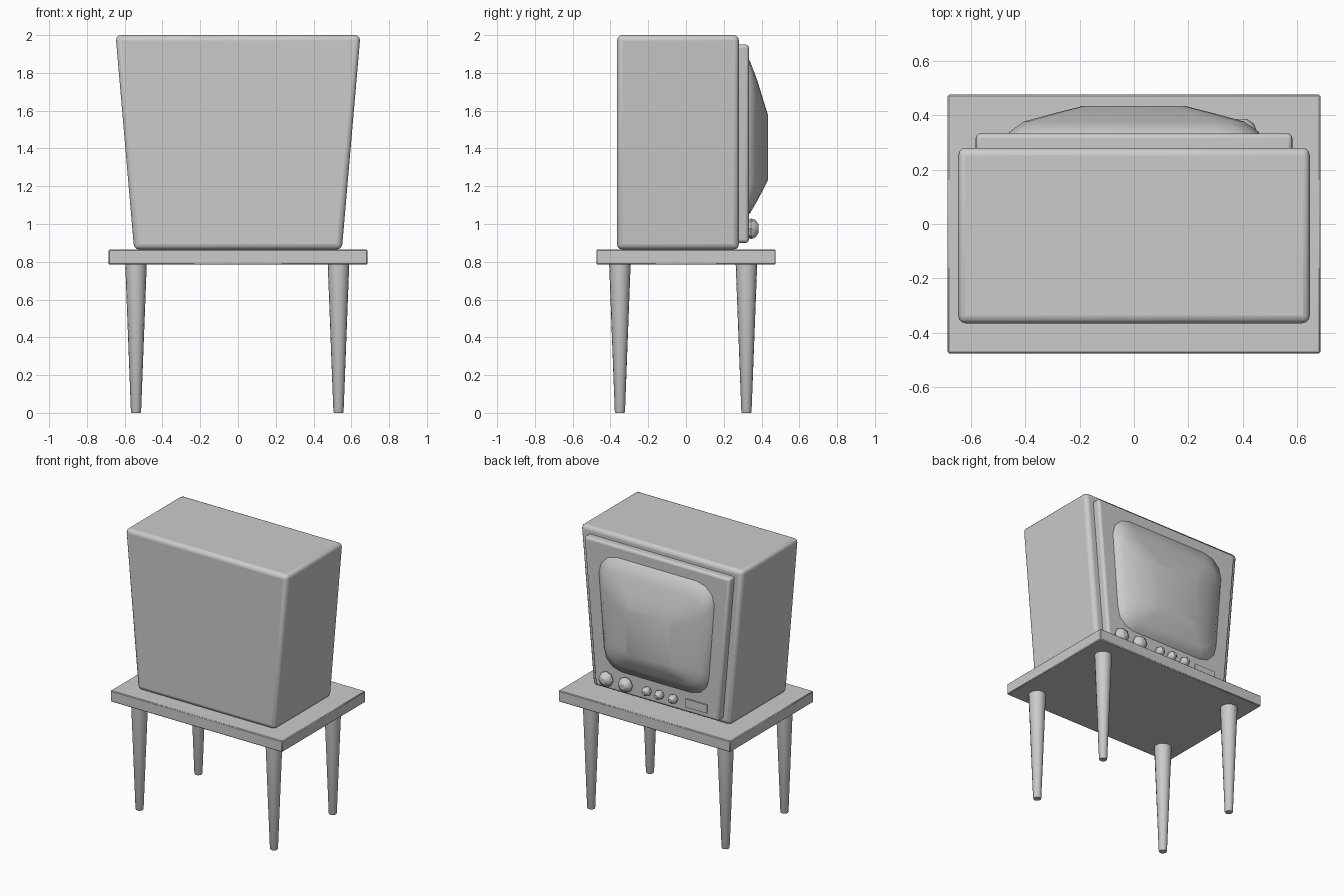
import bpy, bmesh, math
from mathutils import Vector

if "Cube" in bpy.data.objects:
    bpy.data.objects.remove(bpy.data.objects["Cube"])


def add_mesh(name, verts, faces, bevel=0, segments=3, angle=35):
    me = bpy.data.meshes.new(name)
    me.from_pydata(verts, [], faces)
    bm = bmesh.new()
    bm.from_mesh(me)
    bmesh.ops.recalc_face_normals(bm, faces=bm.faces)
    bm.to_mesh(me)
    bm.free()
    ob = bpy.data.objects.new(name, me)
    bpy.context.collection.objects.link(ob)
    if bevel:
        mod = ob.modifiers.new("rounded_edges", "BEVEL")
        mod.width = bevel
        mod.segments = segments
    bpy.ops.object.select_all(action="DESELECT")
    ob.select_set(True)
    bpy.context.view_layer.objects.active = ob
    bpy.ops.object.shade_smooth_by_angle(angle=math.radians(angle))
    return ob


def loft(name, rings, **kw):
    """Skin equal-length rings of points and cap both ends."""
    n = len(rings[0])
    faces = [(k * n + i, k * n + (i + 1) % n, (k + 1) * n + (i + 1) % n, (k + 1) * n + i)
             for k in range(len(rings) - 1) for i in range(n)]
    faces += [tuple(range(n))[::-1], tuple(range((len(rings) - 1) * n, len(rings) * n))]
    return add_mesh(name, [p for r in rings for p in r], faces, **kw)


def tapered_box(name, bottom, top, y0, y1, z0, z1, cx=0, **kw):
    def ring(h, z):
        return [(cx - h, y0, z), (cx + h, y0, z), (cx + h, y1, z), (cx - h, y1, z)]
    return loft(name, [ring(bottom, z0), ring(top, z1)], **kw)


def lathe(name, origin, axis, profile, sides):
    """Turn (radius, distance) pairs about the y or z axis."""
    rings = []
    for r, d in profile:
        ring = []
        for i in range(sides):
            a = 2 * math.pi * i / sides
            u, v = r * math.cos(a), r * math.sin(a)
            ring.append(Vector(origin) + Vector((u, v, d) if axis == "z" else (u, d, v)))
        rings.append(ring)
    return loft(name, rings)


# table and tapered legs
tapered_box("table_top", 0.685, 0.685, -0.475, 0.475, 0.785, 0.865, bevel=0.005, segments=1)
for sx, side in ((-0.54, "left"), (0.532, "right")):
    for y, end in ((-0.35, "front"), (0.32, "back")):
        lathe(f"{end}_{side}_leg", (sx, y, 0), "z", [(0.024, 0), (0.027, 0.006), (0.057, 0.79)], 16)

# cabinet and screen surround, both narrowing downwards
tapered_box("cabinet", 0.55, 0.648, -0.365, 0.28, 0.865, 2.0, bevel=0.028)
tapered_box("screen_surround", 0.492, 0.583, 0.25, 0.333, 0.90, 1.95, bevel=0.018)


# bulging picture tube: rounded outlines stepping inwards
def outline(half_top, half_bottom, z0, z1, y, corner):
    pts = []
    for qx, qz in ((1, 1), (-1, 1), (-1, -1), (1, -1)):
        start = {(1, 1): 0, (-1, 1): 90, (-1, -1): 180, (1, -1): 270}[(qx, qz)]
        h = half_top if qz > 0 else half_bottom
        z = z1 if qz > 0 else z0
        for k in range(4):
            a = math.radians(start + 30 * k)
            pts.append((qx * (h - corner) + corner * math.cos(a), y,
                        z - qz * corner + corner * math.sin(a)))
    return pts


loft("screen", [outline(0.462, 0.42, 1.05, 1.875, 0.32, 0.14),
                outline(0.458, 0.416, 1.055, 1.865, 0.338, 0.14),
                outline(0.405, 0.375, 1.12, 1.765, 0.376, 0.12),
                outline(0.30, 0.28, 1.175, 1.67, 0.405, 0.09),
                outline(0.19, 0.18, 1.23, 1.58, 0.433, 0.05)], angle=50)

# control knobs and badge plate
for i, (x, s) in enumerate(((0.395, 1), (0.24, 1), (0.07, 0.6), (-0.03, 0.6), (-0.14, 0.6))):
    lathe(f"knob_{i + 1}", (x, 0.325, 0.975), "y",
          [(0.045 * s, 0), (0.055 * s, 0.02), (0.046 * s, 0.043), (0.02 * s, 0.06)], 8)
tapered_box("badge_plate", 0.085, 0.085, 0.32, 0.342, 0.94, 1.0, cx=-0.32)
